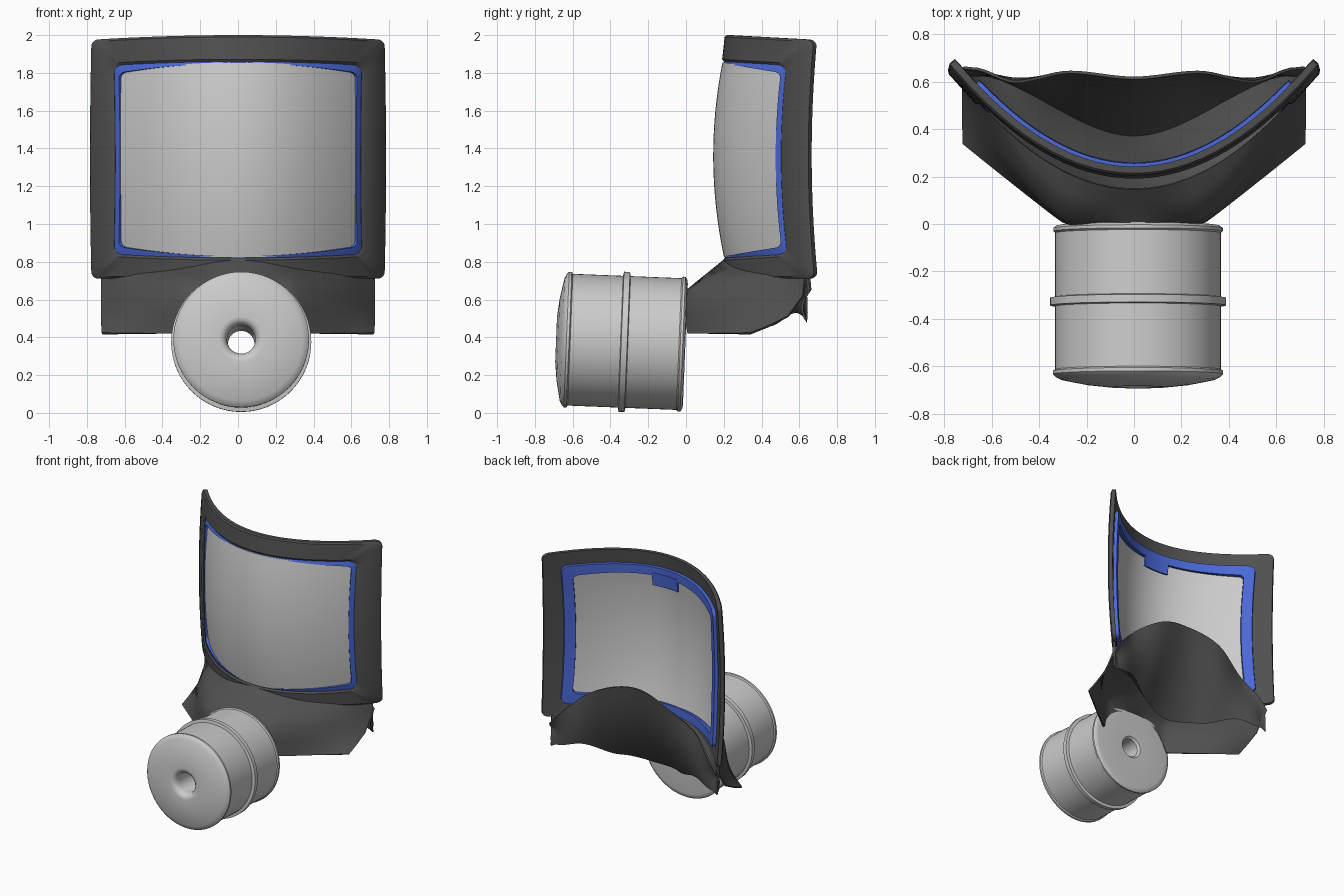
import bpy, bmesh
from math import cos, sin, pi, exp, sqrt
from mathutils import Matrix, Vector

if "Cube" in bpy.data.objects:
    bpy.data.objects.remove(bpy.data.objects["Cube"])


def material(name, rgb):
    m = bpy.data.materials.new(name)
    m.diffuse_color = (*rgb, 1)
    m.use_nodes = True
    m.node_tree.nodes["Principled BSDF"].inputs["Base Color"].default_value = m.diffuse_color
    return m


RUBBER = material("dark_rubber", (0.08, 0.08, 0.08))
BLUE = material("blue_seal", (0.07, 0.14, 0.68))


def make(name, verts, faces, mat=None, solid=0, angle=35):
    bm = bmesh.new()
    vs = [bm.verts.new(v) for v in verts]
    for f in faces:
        bm.faces.new([vs[i] for i in f])
    bmesh.ops.recalc_face_normals(bm, faces=bm.faces)
    me = bpy.data.meshes.new(name)
    bm.to_mesh(me)
    bm.free()
    ob = bpy.data.objects.new(name, me)
    bpy.context.collection.objects.link(ob)
    if mat:
        me.materials.append(mat)
    bpy.ops.object.select_all(action='DESELECT')
    ob.select_set(True)
    bpy.context.view_layer.objects.active = ob
    if solid:
        mod = ob.modifiers.new("thickness", "SOLIDIFY")
        mod.thickness = solid
        mod.offset = 0
        bpy.ops.object.modifier_apply(modifier=mod.name)
    bpy.ops.object.shade_smooth_by_angle(angle=angle * pi / 180)
    return ob


def grid_faces(rows, cols, wrap_r=False, wrap_c=False):
    return [(r * cols + c, r * cols + (c + 1) % cols,
             (r + 1) % rows * cols + (c + 1) % cols, (r + 1) % rows * cols + c)
            for r in range(rows if wrap_r else rows - 1)
            for c in range(cols if wrap_c else cols - 1)]


def lerp(table, x):
    for (x0, y0), (x1, y1) in zip(table, table[1:]):
        if x <= x1:
            t = max(0, (x - x0) / (x1 - x0))
            return y0 + (y1 - y0) * t * t * (3 - 2 * t)
    return table[-1][1]


# Curved front shell shared by frame and seal
def shell_y(x, z):
    return 0.165 + 0.765 * x * x + 0.1 * (z - 1.36) ** 2


def shell(x, z, d):
    nx = 1.53 * x
    k = d / sqrt(nx * nx + 1)
    return (x + nx * k, shell_y(x, z) - k, z)


def frame_bottom(x):
    return 0.085 * exp(-(x / 0.28) ** 2)


# Rounded rectangle outline with bowed edges
def outline(w, h, r, zc, top, bottom, side=0.008):
    pts = []
    corners = [(w - r, h - r, 0), (r - w, h - r, 1), (r - w, r - h, 2), (w - r, r - h, 3)]
    for i, (cx, cz, q) in enumerate(corners):
        arc = [(cx + r * cos((q + k / 5) * pi / 2), cz + r * sin((q + k / 5) * pi / 2)) for k in range(6)]
        nx, nz, nq = corners[(i + 1) % 4]
        end = (nx + r * cos(nq * pi / 2), nz + r * sin(nq * pi / 2))
        a = arc[-1]
        pts += arc + [(a[0] + (end[0] - a[0]) * k / 26, a[1] + (end[1] - a[1]) * k / 26) for k in range(1, 26)]
    out = []
    for x, z in pts:
        t = z / h
        bow = top(x / w) if t > 0 else bottom(x)
        out.append((x + side * (1 - t * t) * x / w, zc + z + abs(t) * bow))
    return out


def ring(name, sections, mat):
    verts = [shell(x, z, d) for loop, d in sections for x, z in loop]
    return make(name, verts, grid_faces(len(sections), len(sections[0][0]), True, True), mat)


def outer(i):
    return outline(0.782 - i, 0.632 - i, 0.035, 1.343, lambda u: 0.025 * (1 - u * u), frame_bottom)


def opening(i):
    return outline(0.664 + i, 0.5 + i, 0.045, 1.34, lambda u: 0.02 * (1 - u * u),
                   lambda x: -0.02 * (1 - (x / 0.66) ** 2), -0.006)


# Visor frame
ring("visor_frame", [(outer(0), -0.036), (outer(0), -0.008), (outer(0.01), 0),
                     (opening(0.012), 0), (opening(0), -0.01), (opening(0.01), -0.036)], RUBBER)


# Blue seal: front lip around the window, then a flange at the back
def lip(w, h, bow):
    return outline(w, h, 0.03, 1.34, lambda u: bow * (1 - u * u),
                   lambda x: -bow * (1 - (x / 0.64) ** 2), -0.008)


ring("window_seal", [(opening(0.035), -0.025), (opening(-0.003), -0.012), (lip(0.638, 0.46, 0.05), -0.008),
                     (lip(0.638, 0.457, 0.05), -0.04), (lip(0.642, 0.46, 0.03), -0.05),
                     (lip(0.642, 0.46, 0.03), -0.066), (opening(0.035), -0.062)], BLUE)

# Tab at the top of the seal, on the inside
tab = [shell(-0.12 + 0.24 * i / 8, z, -0.06) for z in (1.85, 1.75) for i in range(9)]
make("seal_tab", tab, grid_faces(2, 9), BLUE, 0.016)

# Bulged window
NX, NZ = 41, 17
pane = []
for j in range(NZ):
    for i in range(NX):
        x = -0.638 + 1.276 * i / (NX - 1)
        t = -1 + 2 * j / (NZ - 1)
        z = 1.34 + t * (0.462 + 0.053 * (1 - (x / 0.638) ** 2))
        pane.append((x, 0.15 + 0.87 * x * x + 0.2 * (z - 1.36) ** 2, z))
make("window_pane", pane, grid_faces(NZ, NX), None, 0.012)

# Chin piece: front wall below the frame, and an inner cup that dips behind it
# and rises to a humped rim; both swept across x
COLS = 49
wall, cup = [], []
for i in range(COLS):
    x = -0.72 + 1.44 * i / (COLS - 1)
    a = abs(x)
    u = (a / 0.72) ** 2
    v = u ** 2.5
    f = sqrt(max(0, a - 0.27) ** 2 + 0.0004) * 0.79 - 0.016
    zf = 0.711 + frame_bottom(x)
    top_y = shell_y(x, zf) + 0.03
    low = 0.42 + 0.22 * sqrt(max(0, 1 - (a / 0.29) ** 2))
    mid = (f * 0.55 + top_y * 0.45, 0.725)
    knee = (f + 0.01, 0.65)
    face = (f, (0.65 + low) / 2)
    for (y, z), (ey, ez) in [((top_y, zf + 0.03), (top_y, zf + 0.03)), (mid, (0.62, 0.62)),
                             (knee, (0.54, 0.51)), (face, (0.43, 0.455)), ((f, low), (f, low))]:
        wall.append((x, y + (ey - y) * v, z + (ez - z) * v))

    rim_y = lerp([(0, 0.615), (0.27, 0.64), (0.5, 0.6), (0.68, 0.655), (0.72, 0.66)], a)
    rim_z = 1.105 - 0.87 * x * x
    low_y = lerp([(0, 0.37), (0.72, 0.64)], a)
    low_z = lerp([(0, 0.44), (0.25, 0.465), (0.5, 0.535), (0.68, 0.5), (0.72, 0.48)], a)
    for k in range(5):
        t = k / 5
        cup.append((x, top_y + (low_y - top_y) * t, zf + 0.02 + (low_z - zf - 0.02) * t))
    for k in range(9):
        t = k / 8
        bulge = 0.05 * (1 - u) - 0.035 * v
        cup.append((x, low_y + (rim_y - low_y) * t + bulge * sin(pi * t), low_z + (rim_z - low_z) * t))
make("chin_wall", wall, grid_faces(COLS, 5), RUBBER, 0.012, 50)
make("chin_cup", cup, grid_faces(COLS, 14), RUBBER, 0.012, 50)

# Filter canister: lathed profile (radius, position along axis) with a through hole
PROFILE = [(0.07, 0.3), (0.085, 0.315), (0.32, 0.322), (0.345, 0.318), (0.357, 0.308), (0.357, 0.295),
           (0.349, 0.288), (0.349, 0.018), (0.371, 0.014), (0.371, -0.018), (0.349, -0.022),
           (0.349, -0.288), (0.359, -0.294), (0.359, -0.308), (0.347, -0.32), (0.325, -0.331),
           (0.22, -0.352), (0.12, -0.363), (0.1, -0.36), (0.083, -0.345), (0.075, -0.315)]
SEG = 64
tilt = Matrix.Translation((0.017, -0.325, 0.376)) @ Matrix.Rotation(-0.04, 4, 'X')
can = [tilt @ Vector((r * cos(2 * pi * k / SEG), y, r * sin(2 * pi * k / SEG)))
       for r, y in PROFILE for k in range(SEG)]
make("filter_canister", can, grid_faces(len(PROFILE), SEG, True, True))
